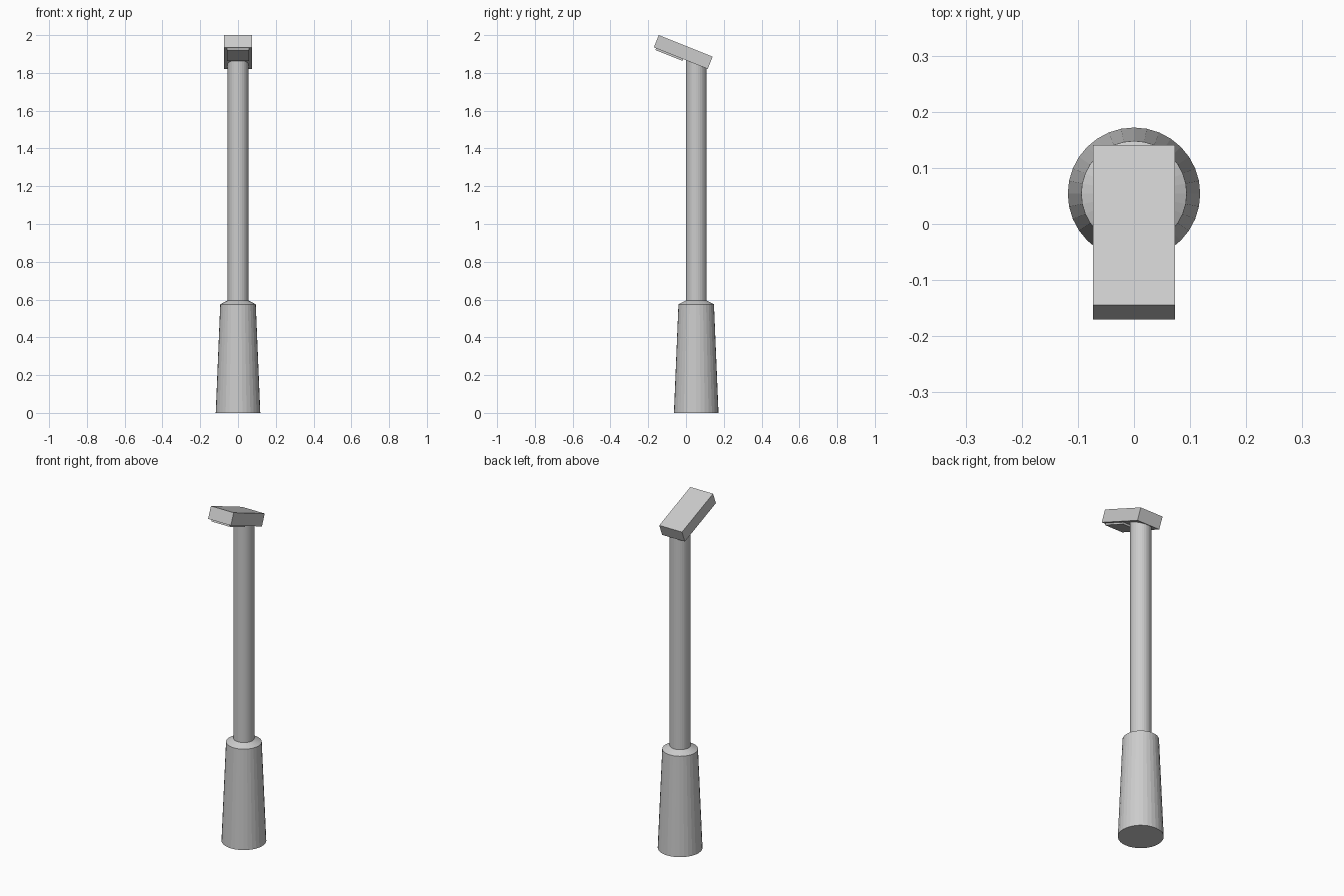
import bpy, bmesh, math
from mathutils import Matrix

if "Cube" in bpy.data.objects:
    bpy.data.objects.remove(bpy.data.objects["Cube"])

CY = 0.054                   # axis of post
TILT = math.radians(-21.8)   # head slopes down towards the back
HEAD = Matrix.Translation((0, -0.0145, 1.9105)) @ Matrix.Rotation(TILT, 4, 'X')


def finish(name, bm):
    bmesh.ops.recalc_face_normals(bm, faces=bm.faces)
    me = bpy.data.meshes.new(name)
    bm.to_mesh(me)
    bm.free()
    ob = bpy.data.objects.new(name, me)
    bpy.context.collection.objects.link(ob)
    return ob


def turned(name, profile, sides=32):
    """Closed solid of revolution from (radius, z) points."""
    bm = bmesh.new()
    rings = [[bm.verts.new((r * math.cos(2 * math.pi * i / sides),
                            CY + r * math.sin(2 * math.pi * i / sides), z))
              for i in range(sides)] for r, z in profile]
    for a, b in zip(rings, rings[1:]):
        for i in range(sides):
            j = (i + 1) % sides
            bm.faces.new((a[i], a[j], b[j], b[i]))
    bm.faces.new(rings[0])
    bm.faces.new(rings[-1])
    return finish(name, bm)


def head_box(name, size, centre):
    """Box placed in the tilted frame of the lamp head."""
    bm = bmesh.new()
    bmesh.ops.create_cube(bm, size=1, matrix=Matrix.Translation(centre) @ Matrix.Diagonal((*size, 1)))
    ob = finish(name, bm)
    ob.matrix_world = HEAD
    return ob


# Tapered base with sloped shoulder
turned("base", [(0.118, 0), (0.094, 0.575), (0.055, 0.595)])
# Straight pole, ending inside the head
turned("pole", [(0.055, 0.59), (0.055, 1.87)])
# Tilted lamp head and the thin lens plate beneath its front
head_box("lamp_head", (0.146, 0.307, 0.07), (0, 0, 0))
head_box("lens", (0.116, 0.155, 0.014), (0, -0.064, -0.038))
